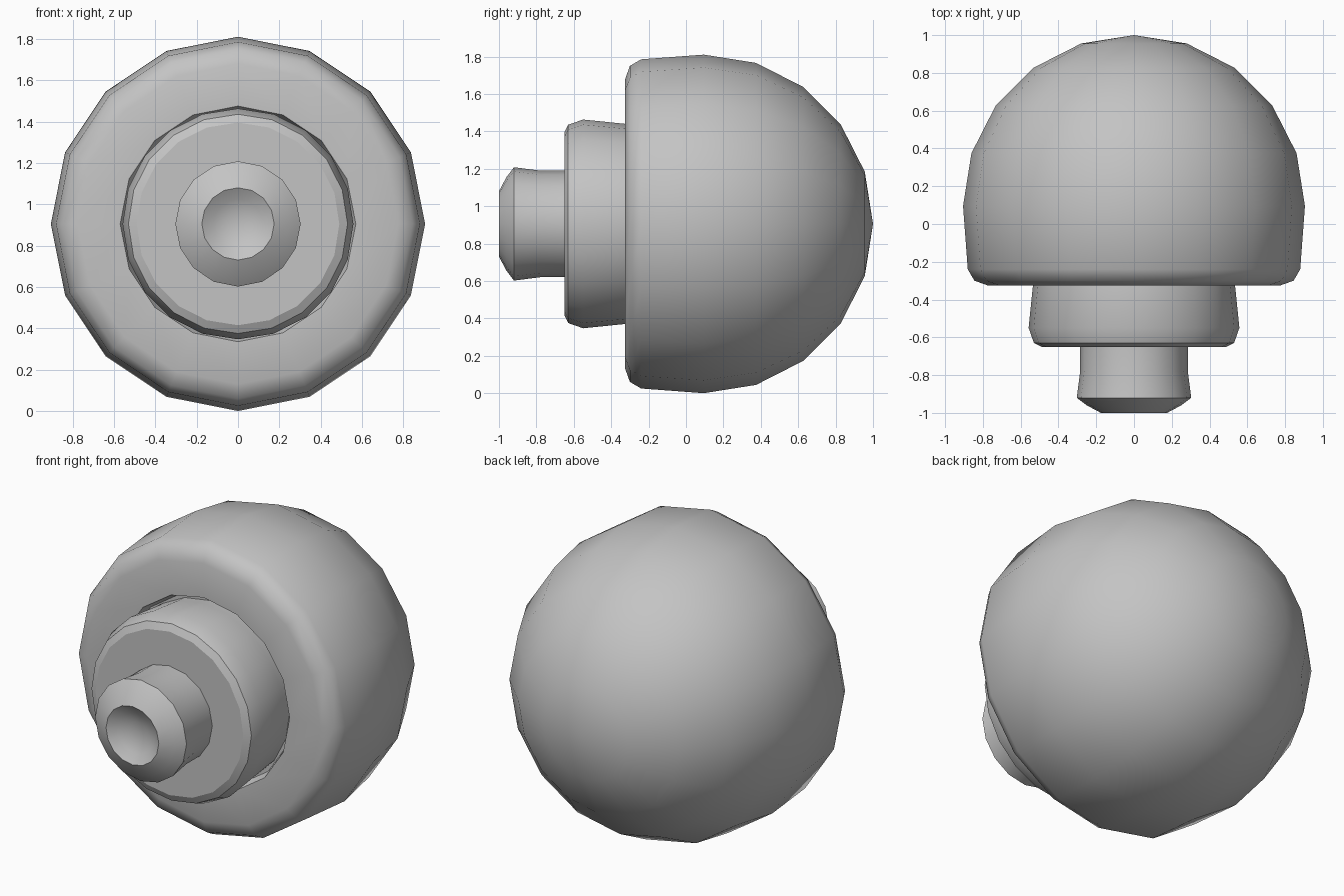
import bpy
import bmesh
from math import sin, cos, pi, radians
from mathutils import Vector

cube = bpy.data.objects.get("Cube")
if cube:
    bpy.data.objects.remove(cube, do_unlink=True)

AXIS_Z = 0.905

grey = bpy.data.materials.new("plain grey")
grey.use_nodes = True
colour = (0.55, 0.55, 0.55, 1)
grey.diffuse_color = colour
grey.node_tree.nodes["Principled BSDF"].inputs["Base Color"].default_value = colour


def lathe(name, profile, sides, crease):
    """Turn a list of (radius, y) points around the front-to-back axis."""
    bm = bmesh.new()
    centre = Vector((0, 0, AXIS_Z))
    verts = [bm.verts.new((0, y, AXIS_Z + r)) for r, y in profile]
    edges = [bm.edges.new(pair) for pair in zip(verts, verts[1:])]
    bmesh.ops.spin(bm, geom=verts + edges, cent=centre, axis=(0, 1, 0),
                   angle=2 * pi, steps=sides)
    bmesh.ops.remove_doubles(bm, verts=bm.verts, dist=0.0005)
    bmesh.ops.recalc_face_normals(bm, faces=bm.faces)
    mesh = bpy.data.meshes.new(name)
    bm.to_mesh(mesh)
    bm.free()
    obj = bpy.data.objects.new(name, mesh)
    bpy.context.collection.objects.link(obj)
    mesh.materials.append(grey)
    bpy.ops.object.select_all(action='DESELECT')
    obj.select_set(True)
    bpy.context.view_layer.objects.active = obj
    bpy.ops.object.shade_smooth_by_angle(angle=radians(crease))
    return obj


# Domed body with a rounded front rim and a shallow socket
dome = [(0.905 * sin(i * pi / 10), 0.095 + 0.905 * cos(i * pi / 10))
        for i in range(6)]
rim = [(0.88, -0.24), (0.845, -0.3), (0.775, -0.325), (0.57, -0.325)]
socket = [(0.55, -0.27), (0, -0.27)]
lathe("domed_body", dome + rim + socket, 16, 42)

# Flared collar with a chamfered front edge
lathe("collar", [(0, -0.25), (0.53, -0.25), (0.535, -0.325), (0.558, -0.55),
                 (0.53, -0.63), (0.49, -0.65), (0, -0.65)], 20, 26)

# Front knob with a dished end
lathe("knob", [(0, -0.6), (0.285, -0.6), (0.285, -0.78), (0.303, -0.92),
               (0.25, -0.96), (0.175, -1), (0.12, -0.965), (0.06, -0.945),
               (0, -0.94)], 16, 27)
